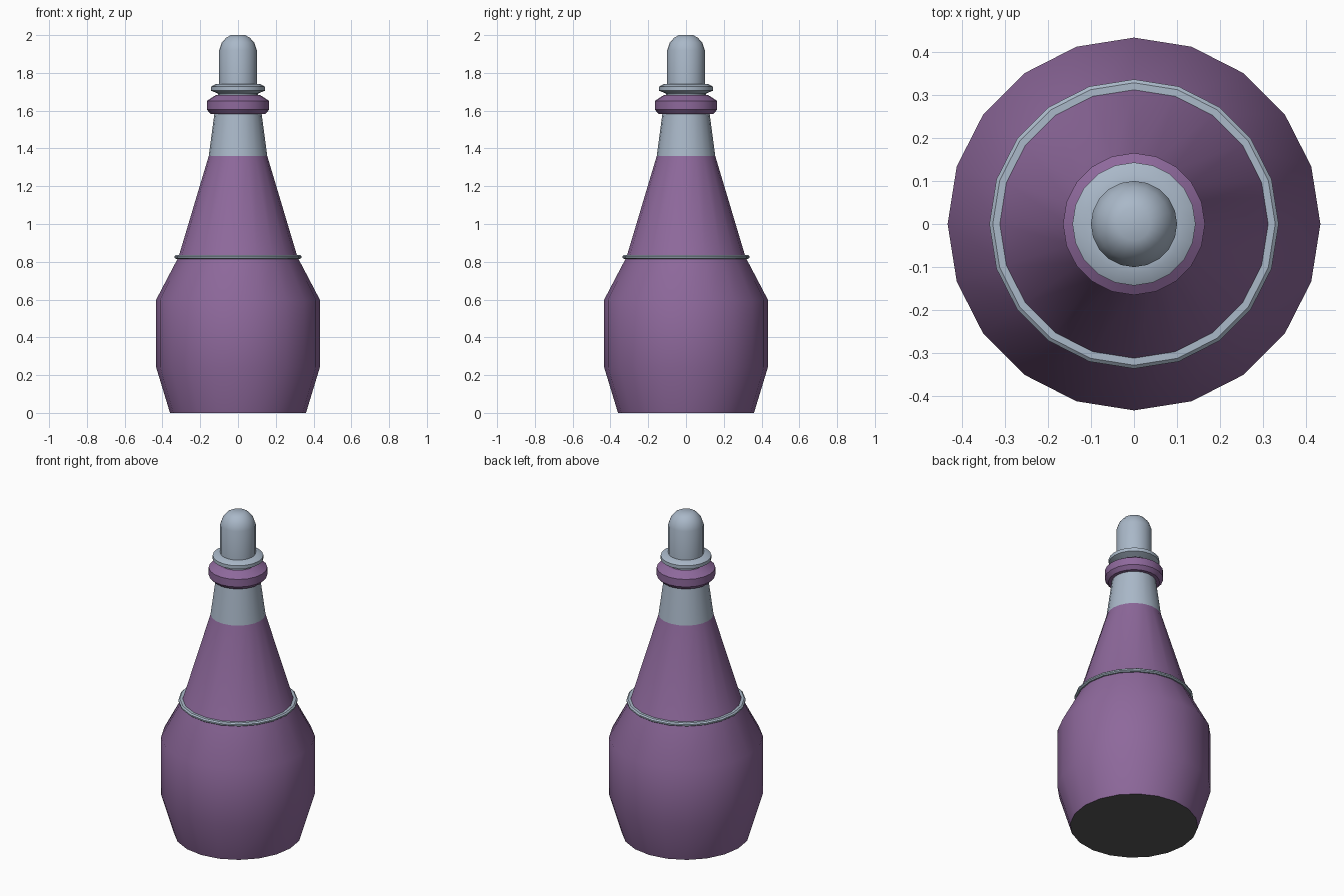
import bpy, bmesh, math

if "Cube" in bpy.data.objects:
    bpy.data.objects.remove(bpy.data.objects["Cube"])

SIDES = 20

def material(name, color):
    m = bpy.data.materials.new(name)
    m.diffuse_color = (*color, 1)
    m.use_nodes = True
    m.node_tree.nodes["Principled BSDF"].inputs["Base Color"].default_value = m.diffuse_color
    return m

purple = material("purple_glass", (0.27, 0.14, 0.33))
silver = material("pale_metal", (0.40, 0.48, 0.58))
dark = material("dark_base", (0.10, 0.10, 0.10))

def lathe(name, profile, mat, cap_bottom=False, cap_top=False, closed=False, angle=32):
    """Spin a (radius, height) profile around z."""
    bm = bmesh.new()
    rings = []
    for r, z in profile:
        rings.append([bm.verts.new((r * math.cos(2 * math.pi * i / SIDES),
                                    r * math.sin(2 * math.pi * i / SIDES), z))
                      for i in range(SIDES)])
    pairs = list(zip(rings, rings[1:]))
    if closed:
        pairs.append((rings[-1], rings[0]))
    for a, b in pairs:
        for i in range(SIDES):
            j = (i + 1) % SIDES
            bm.faces.new((a[i], a[j], b[j], b[i]))
    if cap_bottom:
        bm.faces.new(rings[0][::-1])
    if cap_top:
        bm.faces.new(rings[-1])
    me = bpy.data.meshes.new(name)
    bm.to_mesh(me)
    bm.free()
    me.materials.append(mat)
    ob = bpy.data.objects.new(name, me)
    bpy.context.collection.objects.link(ob)
    bpy.ops.object.select_all(action='DESELECT')
    ob.select_set(True)
    bpy.context.view_layer.objects.active = ob
    bpy.ops.object.shade_smooth_by_angle(angle=math.radians(angle))
    return ob

# Bottle body, with a dark underside
body = lathe("bottle_body", [(0.36, 0), (0.433, 0.24), (0.433, 0.6),
                             (0.315, 0.825), (0.155, 1.36)], purple, cap_bottom=True)
body.data.materials.append(dark)
for p in body.data.polygons:
    if p.normal.z < -0.9:
        p.material_index = 1

# Pale neck
lathe("bottle_neck", [(0.155, 1.36), (0.123, 1.60)], silver)

# Thin band around the shoulder
lathe("shoulder_band", [(0.305, 0.815), (0.328, 0.815), (0.336, 0.821), (0.336, 0.829),
                        (0.328, 0.836), (0.305, 0.836)], silver, closed=True)

# Purple collar
lathe("collar", [(0.115, 1.583), (0.145, 1.583), (0.165, 1.605), (0.165, 1.652),
                 (0.118, 1.682), (0.09, 1.682)], purple, cap_bottom=True, cap_top=True)

# Pale lip above the collar
lathe("lip", [(0.105, 1.675), (0.105, 1.69), (0.143, 1.706), (0.143, 1.727),
              (0.115, 1.742), (0.09, 1.742)], silver, cap_bottom=True, cap_top=True)

# Rounded stopper
lathe("stopper", [(0.1, 1.72), (0.1, 1.92), (0.086, 1.96), (0.063, 1.986),
                  (0.038, 2.0)], silver, cap_bottom=True, cap_top=True)
